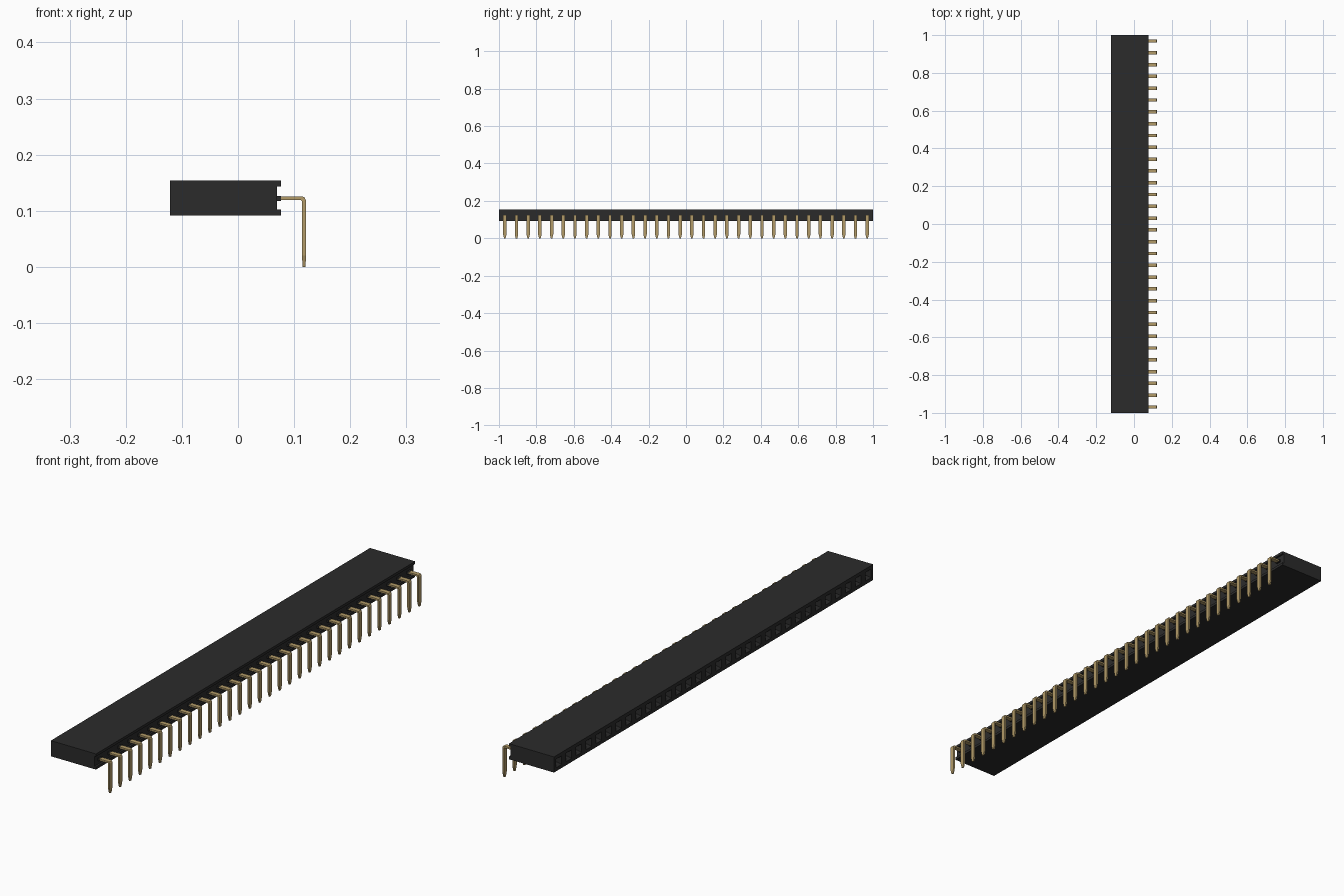
import bpy, bmesh

if "Cube" in bpy.data.objects:
    bpy.data.objects.remove(bpy.data.objects["Cube"])

COUNT = 32
PITCH = 2.0 / COUNT


def material(name, color, metallic=0.0):
    m = bpy.data.materials.new(name)
    m.use_nodes = True
    m.diffuse_color = (*color, 1)
    bsdf = m.node_tree.nodes["Principled BSDF"]
    bsdf.inputs["Base Color"].default_value = (*color, 1)
    bsdf.inputs["Roughness"].default_value = 0.6
    return m


black = material("black plastic", (0.024, 0.024, 0.024))
gold = material("gold metal", (0.45, 0.33, 0.14))


def finish(bm, name, mat):
    bmesh.ops.recalc_face_normals(bm, faces=bm.faces)
    mesh = bpy.data.meshes.new(name)
    bm.to_mesh(mesh)
    bm.free()
    mesh.materials.append(mat)
    obj = bpy.data.objects.new(name, mesh)
    bpy.context.collection.objects.link(obj)
    return obj


def loft(bm, rings):
    """Join equal rings of points with quads and cap both ends."""
    rows = [[bm.verts.new(p) for p in ring] for ring in rings]
    n = len(rows[0])
    for a, b in zip(rows, rows[1:]):
        for i in range(n):
            j = (i + 1) % n
            bm.faces.new((a[i], a[j], b[j], b[i]))
    bm.faces.new(rows[0])
    bm.faces.new(rows[-1])


# Housing: channelled profile swept along y, one segment for each position
profile = [(-0.121, 0.092), (0.077, 0.092), (0.077, 0.1025), (0.0695, 0.1025),
           (0.0695, 0.1435), (0.077, 0.1435), (0.077, 0.154), (-0.121, 0.154)]
bm = bmesh.new()
loft(bm, [[(x, -1 + k * PITCH, z) for x, z in profile] for k in range(COUNT + 1)])
bmesh.ops.recalc_face_normals(bm, faces=bm.faces)

# Sockets: rim, funnel, then a deep square hole in every segment
mouths = [f for f in bm.faces if f.normal.x < -0.9]
for thickness, depth in ((0.014, 0), (0.008, -0.014), (0.0005, -0.12)):
    bmesh.ops.inset_individual(bm, faces=mouths, thickness=thickness,
                               depth=depth, use_even_offset=True)
finish(bm, "housing", black)

# Pins: (inner xz, outer xz, half width) along the bent strip
stations = [((0.062, 0.1190), (0.062, 0.1257), 0.009),
            ((0.1115, 0.1190), (0.1135, 0.1257), 0.009),
            ((0.1133, 0.1184), (0.1182, 0.1242), 0.009),
            ((0.1143, 0.1165), (0.121, 0.1185), 0.009),
            ((0.1143, 0.020), (0.121, 0.020), 0.009),
            ((0.1148, 0.0), (0.1205, 0.0), 0.004)]
pins, collars = bmesh.new(), bmesh.new()
for k in range(COUNT):
    y = -1 + (k + 0.5) * PITCH
    loft(pins, [[(a[0], y - w, a[1]), (a[0], y + w, a[1]),
                 (b[0], y + w, b[1]), (b[0], y - w, b[1])]
                for a, b, w in stations])
    # Plastic collar where the pin leaves the housing
    loft(collars, [[(x, y - 0.011, 0.1178), (x, y + 0.011, 0.1178),
                    (x, y + 0.011, 0.1268), (x, y - 0.011, 0.1268)]
                   for x in (0.068, 0.0765)])
finish(pins, "pins", gold)
finish(collars, "pin_collars", black)
